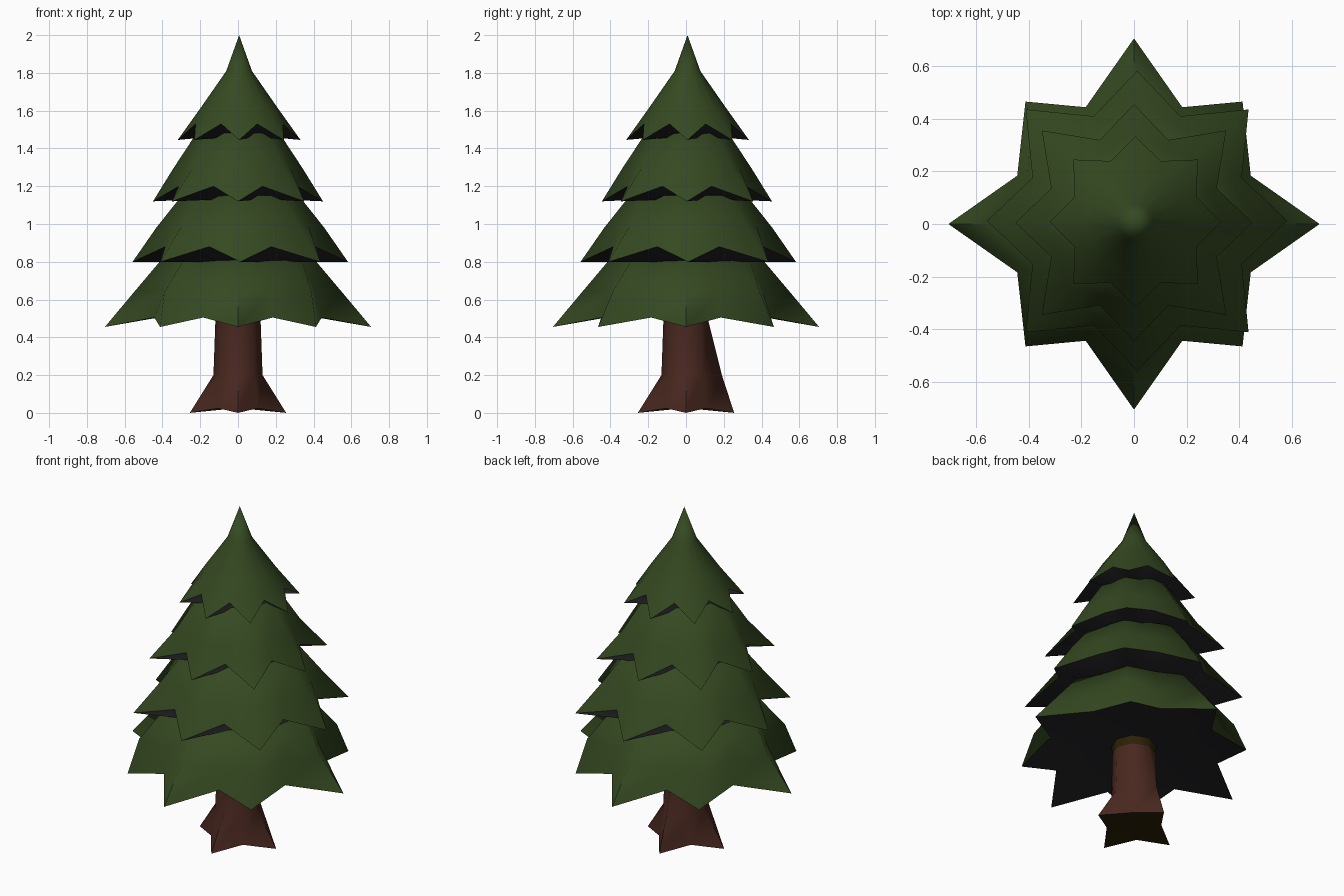
import bpy, bmesh
from math import sin, cos, pi

cube = bpy.data.objects.get("Cube")
if cube:
    bpy.data.objects.remove(cube, do_unlink=True)


def material(name, rgb):
    m = bpy.data.materials.new(name)
    m.use_nodes = True
    m.diffuse_color = (*rgb, 1)
    bsdf = m.node_tree.nodes["Principled BSDF"]
    bsdf.inputs["Base Color"].default_value = (*rgb, 1)
    bsdf.inputs["Roughness"].default_value = 0.9
    return m


GREEN = material("pine green", (0.035, 0.066, 0.015))
SHADE = material("dark underside", (0.018, 0.018, 0.021))
BARK = material("bark brown", (0.066, 0.021, 0.014))
SOIL = material("dark olive", (0.024, 0.015, 0.002))


def star_ring(bm, count, tip, notch, z_tip, z_notch, diag=1.0, skew=0.0):
    """Ring alternating between points and notches; every other point is diagonal."""
    ring = []
    for i in range(count):
        a = 2 * pi * i / count
        r, z = (notch, z_notch) if i % 2 else (tip, z_tip)
        sx = sy = 1.0
        if count == 16 and i % 4 == 2:
            r *= diag
            sx, sy = 1 - skew, 1 + skew
        ring.append(bm.verts.new((r * cos(a) * sx, r * sin(a) * sy, z)))
    return ring


def bridge(bm, low, high, mat=0):
    n = len(low)
    for i in range(n):
        j = (i + 1) % n
        bm.faces.new((low[i], low[j], high[j], high[i])).material_index = mat


def fan(bm, ring, z, mat=0):
    centre = bm.verts.new((0, 0, z))
    for i in range(len(ring)):
        bm.faces.new((ring[i], ring[(i + 1) % len(ring)], centre)).material_index = mat


def star_body(name, mats, count, rings, top_z, under, diag=1.0, skew=0.0, shift=(0, 0)):
    """Outer skin from the rim upward, plus an underside in the second material."""
    bm = bmesh.new()
    loops = [star_ring(bm, count, *r, diag if k == 0 else 1.0, skew if k == 0 else 0.0)
             for k, r in enumerate(rings)]
    for low, high in zip(loops, loops[1:]):
        bridge(bm, low, high)
    fan(bm, loops[-1], top_z)
    inner_r, inner_z = under
    inner = star_ring(bm, count, inner_r, inner_r, inner_z, inner_z)
    bridge(bm, loops[0], inner, 1)
    fan(bm, inner, inner_z, 1)
    bmesh.ops.recalc_face_normals(bm, faces=bm.faces)
    mesh = bpy.data.meshes.new(name)
    bm.to_mesh(mesh)
    bm.free()
    obj = bpy.data.objects.new(name, mesh)
    obj.location = (*shift, 0)
    bpy.context.collection.objects.link(obj)
    for m in mats:
        mesh.materials.append(m)
    bpy.ops.object.select_all(action="DESELECT")
    obj.select_set(True)
    bpy.context.view_layer.objects.active = obj
    bpy.ops.object.shade_smooth_by_angle(angle=1.4)
    return obj


# Branch tiers, rings given as (point radius, notch radius, point z, notch z)
leaves = (GREEN, SHADE)
star_body("bottom_branches", leaves, 16,
          [(0.705, 0.48, 0.455, 0.505), (0.55, 0.44, 0.64, 0.64), (0.415, 0.37, 0.8, 0.8)],
          0.85, (0.30, 0.53), 0.88, 0.06)
star_body("lower_branches", leaves, 16,
          [(0.57, 0.43, 0.8, 0.88), (0.445, 0.39, 0.98, 0.99), (0.31, 0.28, 1.15, 1.15)],
          1.2, (0.34, 0.8), 1.05, shift=(0.012, 0.012))
star_body("upper_branches", leaves, 16,
          [(0.45, 0.34, 1.12, 1.2), (0.345, 0.30, 1.29, 1.3), (0.22, 0.2, 1.48, 1.48)],
          1.53, (0.25, 1.13), 1.1, shift=(0, 0.005))
star_body("crown", leaves, 16,
          [(0.325, 0.25, 1.445, 1.53), (0.2, 0.185, 1.62, 1.64), (0.068, 0.068, 1.81, 1.81)],
          2.0, (0.18, 1.46), 1.03, shift=(0.006, 0.008))

# Trunk with four flared roots and a dark collar under the branches
trunk = star_body("trunk", (BARK, SOIL), 8,
                  [(0.255, 0.15, 0.0, 0.025), (0.13, 0.125, 0.2, 0.2),
                   (0.12, 0.12, 0.48, 0.48), (0.125, 0.125, 0.55, 0.55)],
                  0.55, (0.08, 0.02))
for face in trunk.data.polygons:
    if face.center.z > 0.48:
        face.material_index = 1
# The back root rises more gently
for v in trunk.data.vertices:
    if 0.1 < v.co.z < 0.3 and v.co.y > 0.1:
        v.co.y = 0.19
